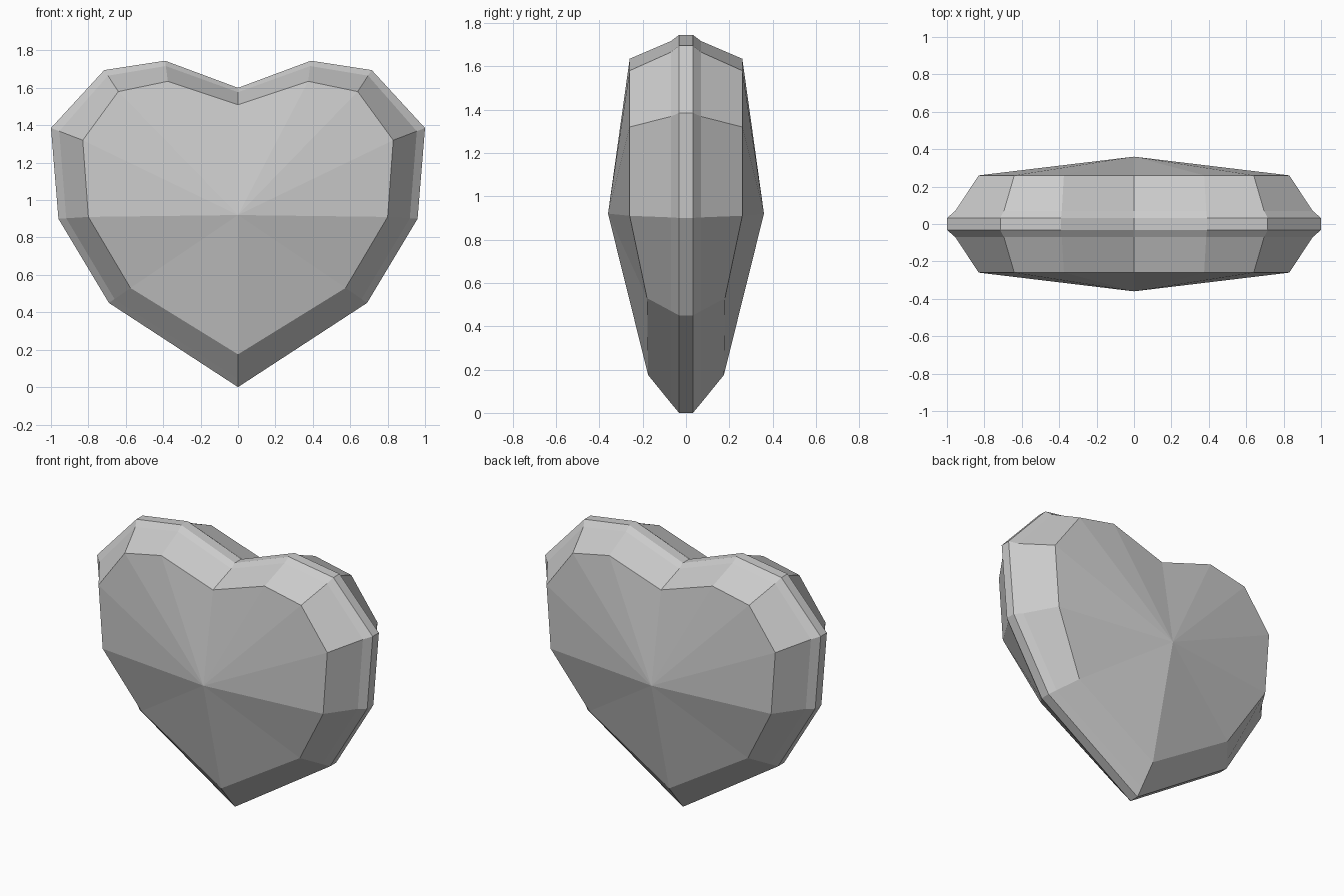
import bpy
import bmesh

cube = bpy.data.objects.get("Cube")
if cube:
    bpy.data.objects.remove(cube, do_unlink=True)

# Half outlines (x, z) from the cleft round to the tip
RIM = [(0, 1.60), (0.39, 1.745), (0.715, 1.695), (1.0, 1.385),
       (0.96, 0.90), (0.69, 0.45), (0, 0)]
TABLE = [(0, 1.51), (0.375, 1.635), (0.64, 1.58), (0.83, 1.32),
         (0.80, 0.91), (0.575, 0.53), (0, 0.175)]
TABLE_DEPTH = [0.26, 0.26, 0.26, 0.26, 0.26, 0.18, 0.175]
RIM_DEPTH, SHOULDER_DEPTH, APEX_DEPTH, APEX_Z = 0.032, 0.07, 0.36, 0.92


def full_loop(points):
    """Mirror a half outline of (x, depth, z) points into a closed loop."""
    return points + [(-x, d, z) for x, d, z in points[-2:0:-1]]


rim = full_loop([(x, RIM_DEPTH, z) for x, z in RIM])
table = full_loop([(x, d, z) for (x, z), d in zip(TABLE, TABLE_DEPTH)])
# Shoulder: a slight crease between the rim and the front bevel
shoulder = [(a[0] * 0.74 + b[0] * 0.26, SHOULDER_DEPTH, a[2] * 0.74 + b[2] * 0.26)
            for a, b in zip(rim, table)]

bm = bmesh.new()


def add_ring(loop, side):
    return [bm.verts.new((x, side * d, z)) for x, d, z in loop]


def bridge(a, b):
    n = len(a)
    for i in range(n):
        j = (i + 1) % n
        bm.faces.new((a[i], a[j], b[j], b[i]))


# Rings from front to back
rings = [add_ring(loop, -1) for loop in (table, shoulder, rim)]
rings += [add_ring(loop, 1) for loop in (rim, shoulder, table)]
for first, second in zip(rings, rings[1:]):
    bridge(first, second)

# Faceted fans meeting at a point, front and back
for ring, side in ((rings[0], -1), (rings[-1], 1)):
    apex = bm.verts.new((0, side * APEX_DEPTH, APEX_Z))
    for i, v in enumerate(ring):
        bm.faces.new((v, ring[(i + 1) % len(ring)], apex))

bmesh.ops.recalc_face_normals(bm, faces=bm.faces)
mesh = bpy.data.meshes.new("heart_gem")
bm.to_mesh(mesh)
bm.free()

heart = bpy.data.objects.new("heart_gem", mesh)
bpy.context.collection.objects.link(heart)

# Plain grey
grey = bpy.data.materials.new("light_grey")
grey.use_nodes = True
colour = (0.6, 0.6, 0.6, 1)
grey.diffuse_color = colour
grey.node_tree.nodes["Principled BSDF"].inputs["Base Color"].default_value = colour
mesh.materials.append(grey)
